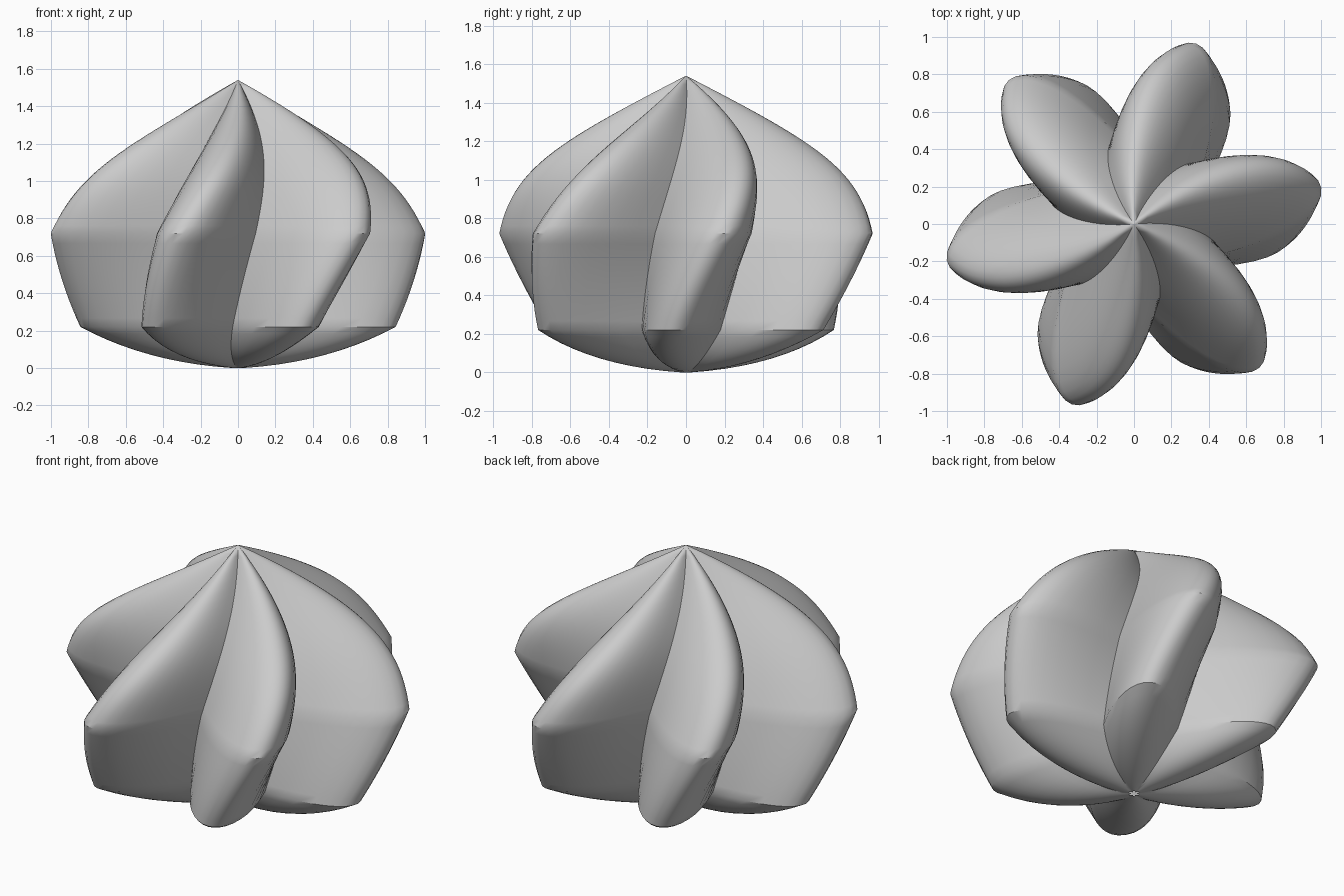
import bpy, bmesh, math
from mathutils import Vector

LOBES, SEG = 6, 16
TIP_ANGLE = math.radians(11)   # lobe direction at the widest height
TWIST = math.radians(30)       # turn per unit of height
WAIST = 0.72

if "Cube" in bpy.data.objects:
    bpy.data.objects.remove(bpy.data.objects["Cube"])


def bezier(points, t):
    pts = [Vector(p) for p in points]
    while len(pts) > 1:
        pts = [a.lerp(b, t) for a, b in zip(pts, pts[1:])]
    return pts[0]


# Cross-section of one rounded lobe, from valley to valley, tip radius 1
valley = 0.485
vx, vy = valley * math.cos(math.pi / 6), valley * math.sin(math.pi / 6)
cx, cy = (4 - vx) / 3, 0.19
section = [(vx, -vy), (cx, -cy), (cx, cy), (vx, vy)]
star = []
for i in range(LOBES):
    turn = TIP_ANGLE + i * math.tau / LOBES
    for j in range(SEG):
        p = bezier(section, j / SEG)
        star.append((p.length, math.atan2(p.y, p.x) + turn))

# Side profile (radius, height): underside, lower wall, upper dome
spans = [
    ([(0.03, 0), (0.5, 0.03), (0.845, 0.22)], 10),
    ([(0.845, 0.22), (0.945, 0.45), (1.02, WAIST)], 10),
    ([(1.02, WAIST), (0.90, 1.05), (0.70, 1.18), (0, 1.54)], 24),
]
profile = [bezier(c, k / n) for c, n in spans for k in range(n)]

# Twisted, lobed body, open at the tiny star under its base
bm = bmesh.new()
rings = []
for radius, z in profile:
    spin = TWIST * (z - WAIST)
    rings.append([bm.verts.new((radius * r * math.cos(a + spin),
                                radius * r * math.sin(a + spin), z))
                  for r, a in star])
count = len(star)
for low, high in zip(rings, rings[1:]):
    for i in range(count):
        k = (i + 1) % count
        bm.faces.new((low[i], low[k], high[k], high[i]))
apex = bm.verts.new((0, 0, 1.54))
for i in range(count):
    bm.faces.new((rings[-1][i], rings[-1][(i + 1) % count], apex))

mesh = bpy.data.meshes.new("swirl_body")
bm.to_mesh(mesh)
bm.free()
body = bpy.data.objects.new("swirl_body", mesh)
bpy.context.collection.objects.link(body)

# Plain grey material
grey = bpy.data.materials.new("light_grey")
grey.use_nodes = True
color = (0.6, 0.6, 0.6, 1)
grey.diffuse_color = color
grey.node_tree.nodes["Principled BSDF"].inputs["Base Color"].default_value = color
mesh.materials.append(grey)

bpy.ops.object.select_all(action="DESELECT")
body.select_set(True)
bpy.context.view_layer.objects.active = body
bpy.ops.object.shade_smooth_by_angle(angle=math.radians(30))
